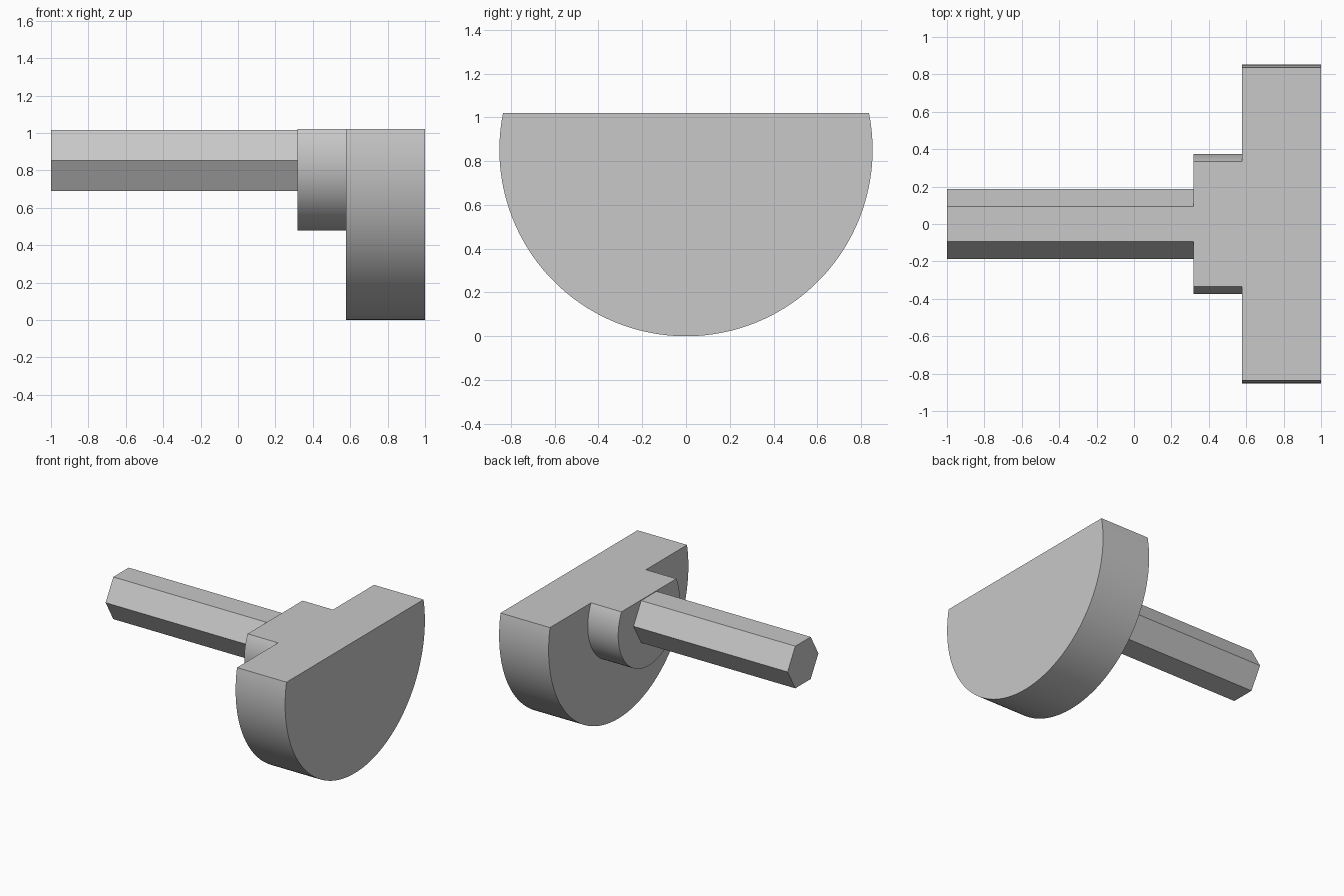
import bpy
import bmesh
from math import radians, sin, cos, asin, pi

if "Cube" in bpy.data.objects:
    bpy.data.objects.remove(bpy.data.objects["Cube"], do_unlink=True)

AXIS_Z = 0.853   # height of the shared axis
FLAT_Z = 1.021   # height of the flat cut across disc and collar

grey = bpy.data.materials.new("plain grey")
grey.use_nodes = True
colour = (0.58, 0.58, 0.58, 1)
grey.diffuse_color = colour
grey.node_tree.nodes["Principled BSDF"].inputs["Base Color"].default_value = colour


def extrude_x(name, profile, x0, x1):
    """Extrude a closed (y, z) profile along x."""
    bm = bmesh.new()
    face = bm.faces.new([bm.verts.new((x0, y, z)) for y, z in profile])
    moved = bmesh.ops.extrude_face_region(bm, geom=[face], use_keep_orig=True)
    verts = [v for v in moved["geom"] if isinstance(v, bmesh.types.BMVert)]
    bmesh.ops.translate(bm, verts=verts, vec=(x1 - x0, 0, 0))
    bmesh.ops.recalc_face_normals(bm, faces=bm.faces)
    mesh = bpy.data.meshes.new(name)
    bm.to_mesh(mesh)
    bm.free()
    mesh.materials.append(grey)
    obj = bpy.data.objects.new(name, mesh)
    bpy.context.collection.objects.link(obj)
    return obj


def arc(radius, start, end, steps):
    """Points on a circle about the axis."""
    angles = [start + (end - start) * i / steps for i in range(steps + 1)]
    return [(radius * cos(a), AXIS_Z + radius * sin(a)) for a in angles]


def cut_round(name, radius, x0, x1):
    """Round slab with its top sliced flat."""
    rise = asin((FLAT_Z - AXIS_Z) / radius)
    obj = extrude_x(name, arc(radius, -pi - rise, rise, 96), x0, x1)
    bpy.ops.object.select_all(action="DESELECT")
    obj.select_set(True)
    bpy.context.view_layer.objects.active = obj
    bpy.ops.object.shade_smooth_by_angle(angle=radians(30))
    return obj


# Large flat-topped disc and the smaller collar behind it
cut_round("disc", 0.853, 0.577, 1)
cut_round("collar", 0.375, 0.317, 0.577)

# Hexagonal shaft with a flat side on top
extrude_x("hex_shaft", arc(0.188, 0, 2 * pi, 6)[:-1], -1, 0.317)
